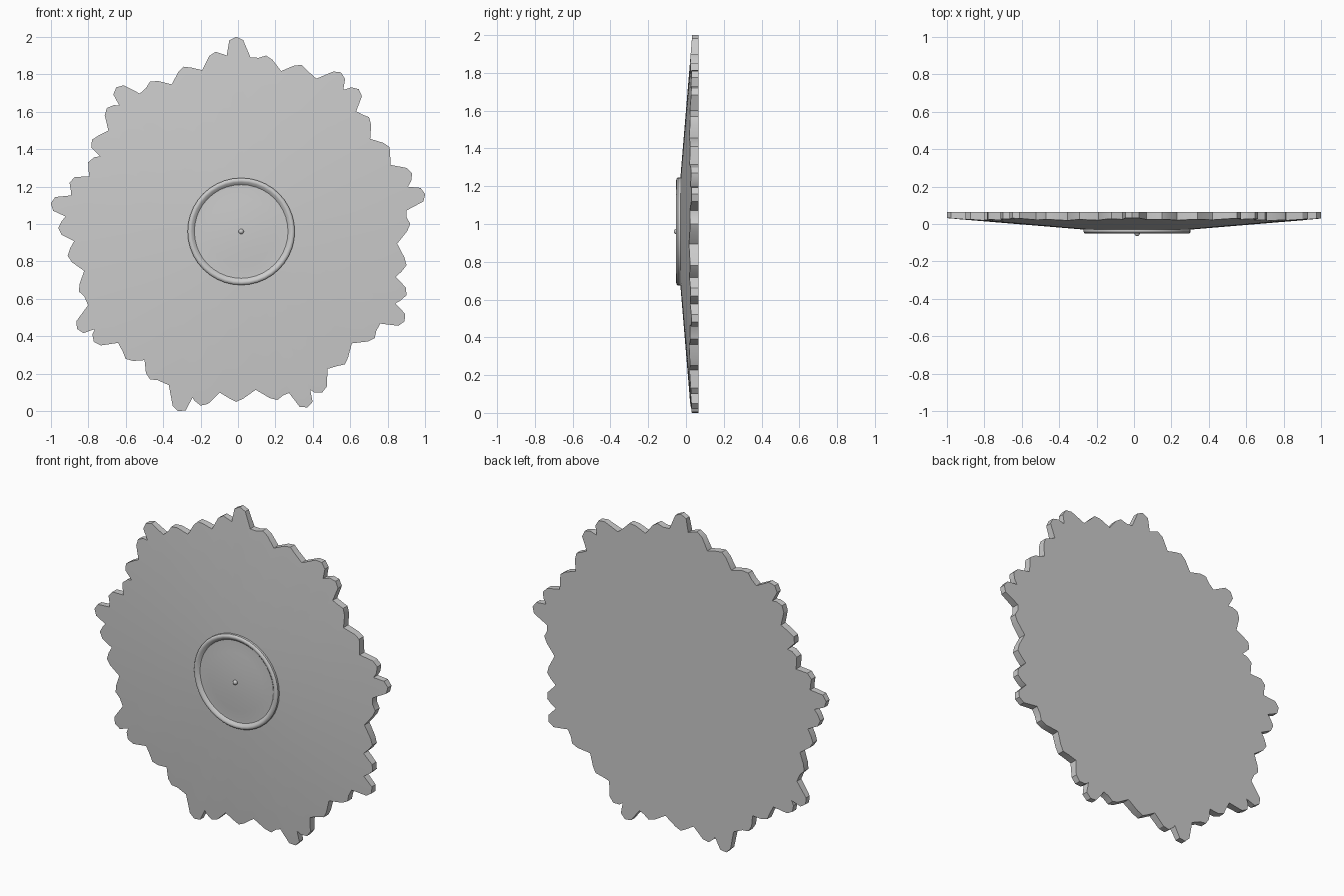
import bpy, bmesh, math
from mathutils import Vector

if "Cube" in bpy.data.objects:
    bpy.data.objects.remove(bpy.data.objects["Cube"])

CX, CZ = 0.017, 0.96          # centre of the round dial
BACK = 0.065                  # flat back plane

# Peaks of the crystal-like teeth around the rim, clockwise from the top (x, z)
TEETH = [(-.01, 2.0), (.15, 1.9), (.34, 1.85), (.55, 1.81), (.645, 1.72),
         (.70, 1.57), (.81, 1.41), (.93, 1.27), (1.0, 1.16), (.92, 1.0),
         (.90, .78), (.90, .62), (.89, .48), (.73, .39), (.57, .25),
         (.45, .10), (.37, .02), (.21, .06), (-.01, .05), (-.2, .03),
         (-.32, .0), (-.47, .17), (-.6, .28), (-.77, .37), (-.86, .44),
         (-.85, .64), (-.91, .83), (-.96, .98), (-1.0, 1.11), (-.9, 1.22),
         (-.8, 1.33), (-.78, 1.45), (-.70, 1.62), (-.65, 1.73), (-.47, 1.76),
         (-.29, 1.84), (-.12, 1.92)]


def rim_outline():
    """Each tooth gives two shoulders and a peak, then a notch to the next."""
    c = Vector((CX, CZ))
    pts = []
    for i, t in enumerate(TEETH):
        p, q = Vector(t), Vector(TEETH[(i + 1) % len(TEETH)])
        d = (p - c).normalized()
        side = Vector((d.y, -d.x))
        mid = (p + q) / 2
        pts += [p - d * .018 - side * .037, p, p - d * .018 + side * .037,
                mid - (mid - c).normalized() * .06]
    return pts


def finish(bm, name, angle=30):
    bmesh.ops.recalc_face_normals(bm, faces=bm.faces)
    me = bpy.data.meshes.new(name)
    bm.to_mesh(me)
    bm.free()
    ob = bpy.data.objects.new(name, me)
    bpy.context.collection.objects.link(ob)
    bpy.ops.object.select_all(action='DESELECT')
    ob.select_set(True)
    bpy.context.view_layer.objects.active = ob
    bpy.ops.object.shade_smooth_by_angle(angle=math.radians(angle))
    return ob


# Jagged plate: a shallow cone ruled from a central circle out to the rim
outline = rim_outline()
bm = bmesh.new()
loops = [[], [], []]
for p in outline:
    d = p - Vector((CX, CZ))
    r = d.length
    inner = d / r * .27
    loops[0].append(bm.verts.new((CX + inner.x, -.031, CZ + inner.y)))
    loops[1].append(bm.verts.new((p.x, -.031 + (r - .27) * .083, p.y)))
    loops[2].append(bm.verts.new((p.x, BACK, p.y)))
n = len(outline)
for a, b in zip(loops, loops[1:]):
    for i in range(n):
        j = (i + 1) % n
        bm.faces.new((a[i], a[j], b[j], b[i]))
bm.faces.new(loops[0])
bm.faces.new(loops[2])
finish(bm, "jagged_plate")

# Round dial: raised ring and shallow dome, revolved from one profile
profile = [(.286, -.022), (.286, -.043), (.28, -.05), (.272, -.052), (.264, -.05),
           (.25, -.037), (.235, -.037), (.18, -.041), (.09, -.046), (0, -.048)]
bm = bmesh.new()
vs = [bm.verts.new((CX + r, y, CZ)) for r, y in profile]
es = [bm.edges.new(pair) for pair in zip(vs, vs[1:])]
bmesh.ops.spin(bm, geom=vs + es, cent=(CX, 0, CZ), axis=(0, 1, 0),
               angle=math.tau, steps=40)
bmesh.ops.remove_doubles(bm, verts=bm.verts, dist=1e-4)
finish(bm, "dial_ring", 40)

# Small centre knob
bm = bmesh.new()
bmesh.ops.create_uvsphere(bm, u_segments=16, v_segments=10, radius=.014)
bmesh.ops.translate(bm, verts=bm.verts, vec=(CX, -.051, CZ))
finish(bm, "centre_knob", 60)
